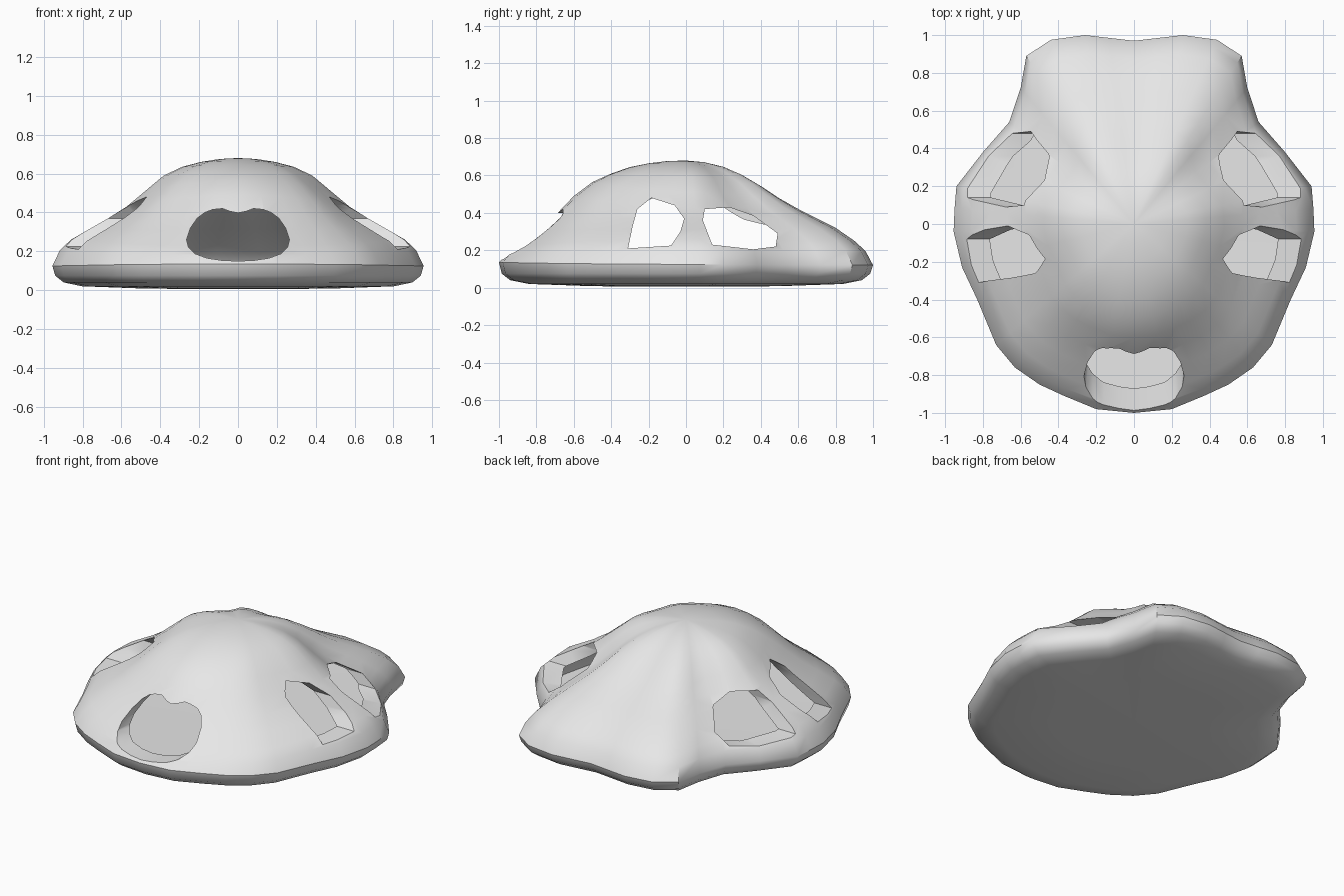
import bpy, bmesh, math

if "Cube" in bpy.data.objects:
    bpy.data.objects.remove(bpy.data.objects["Cube"])

# ---------- material ----------
grey = bpy.data.materials.new("plain grey")
grey.diffuse_color = (0.8, 0.8, 0.8, 1)
grey.use_nodes = True
grey.node_tree.nodes["Principled BSDF"].inputs["Base Color"].default_value = grey.diffuse_color

# ---------- plan outline of the rim, back to front, right half ----------
HALF = [(0, .97), (.13, .985), (.26, 1), (.44, .975), (.57, .89), (.60, .72), (.66, .54),
        (.80, .38), (.94, .20), (.95, .08), (.955, -.04), (.91, -.23), (.83, -.40),
        (.73, -.64), (.63, -.76), (.50, -.85), (.37, -.91), (.20, -.98), (0, -1)]
RIM = HALF + [(-x, y) for x, y in HALF[-2:0:-1]]

# ---------- dome heights from centre to rim in three directions ----------
STEPS = [0, .1, .2, .3, .4, .5, .6, .7, .8, .9, .96, 1]
FRONT = [.68, .677, .665, .645, .61, .565, .49, .385, .305, .225, .18, .135]
SIDE = [.68, .675, .66, .635, .59, .51, .43, .37, .315, .26, .205, .125]
BACK = [.68, .67, .645, .60, .54, .475, .42, .37, .32, .25, .195, .12]
UNDER = [(.985, .075), (.94, .04), (.84, .02), (.5, .008)]


def height(i, x, y):
    w = math.sin(math.atan2(y, x)) ** 2
    return SIDE[i] * (1 - w) + (FRONT if y < 0 else BACK)[i] * w


def closed_rings(bm, top, rings, bottom, flip=False):
    """Skin a stack of rings and close it with a centre point at each end."""
    loops = [[bm.verts.new(p) for p in ring] for ring in rings]
    a, b = bm.verts.new((0, 0, top)), bm.verts.new((0, 0, bottom))
    n = len(RIM)
    faces = []
    for k in range(n):
        j = (k + 1) % n
        faces.append(bm.faces.new((a, loops[0][j], loops[0][k])))
        faces.append(bm.faces.new((b, loops[-1][k], loops[-1][j])))
        for u, v in zip(loops, loops[1:]):
            faces.append(bm.faces.new((u[k], u[j], v[j], v[k])))
    if flip:
        bmesh.ops.reverse_faces(bm, faces=faces)


def make_object(name, bm):
    mesh = bpy.data.meshes.new(name)
    bm.to_mesh(mesh)
    bm.free()
    mesh.materials.append(grey)
    ob = bpy.data.objects.new(name, mesh)
    bpy.context.collection.objects.link(ob)
    return ob


# ---------- hollow shell: outer skin plus reversed inner cavity ----------
bm = bmesh.new()
outer = [[(x * t, y * t, height(i, x, y)) for x, y in RIM]
         for i, t in enumerate(STEPS) if i]
outer += [[(x * t, y * t, z) for x, y in RIM] for t, z in UNDER]
closed_rings(bm, .68, outer, .005)
inner = [[(x * t * .94, y * t * .94, height(i, x, y) - .055) for x, y in RIM]
         for i, t in enumerate(STEPS) if i]
closed_rings(bm, .625, inner, .06, flip=True)
shell = make_object("shell", bm)

# ---------- openings ----------
FRONT_SIDE = [(-.31, .21), (-.285, .33), (-.26, .42), (-.185, .48), (-.06, .44),
              (-.01, .37), (-.03, .30), (-.08, .225)]
BACK_SIDE = [(.09, .36), (.10, .42), (.23, .43), (.36, .385), (.49, .29), (.48, .22),
             (.36, .205), (.14, .23)]
MOUTH = [(0, .398), (.04, .405), (.08, .42), (.13, .415), (.17, .40), (.21, .37), (.245, .32),
         (.265, .26), (.255, .22), (.22, .187), (.16, .165), (.08, .153), (0, .15)]
MOUTH += [(-x, z) for x, z in MOUTH[-2:0:-1]]


def cut(name, points, place, near, far):
    """Extrude a closed outline between two depths and cut it from the shell."""
    bm = bmesh.new()
    a = [bm.verts.new(place(p, q, near)) for p, q in points]
    b = [bm.verts.new(place(p, q, far)) for p, q in points]
    bm.faces.new(a)
    bm.faces.new(b)
    for k in range(len(a)):
        j = (k + 1) % len(a)
        bm.faces.new((a[k], a[j], b[j], b[k]))
    bmesh.ops.recalc_face_normals(bm, faces=bm.faces)
    cutter = make_object(name, bm)
    cutter.hide_render = True
    cutter.hide_set(True)
    mod = shell.modifiers.new(name, 'BOOLEAN')
    mod.operation, mod.solver, mod.object = 'DIFFERENCE', 'EXACT', cutter


for side, label in ((1, "right"), (-1, "left")):
    for part, pts in (("front", FRONT_SIDE), ("back", BACK_SIDE)):
        cut(f"{label}_{part}_opening_cutter", pts,
            lambda y, z, x, s=side: (s * x, y, z), .38, 1.2)
cut("front_opening_cutter", MOUTH, lambda x, z, y: (x, y, z), -1.3, -.5)

# ---------- apply cuts, smooth shading ----------
bpy.context.view_layer.objects.active = shell
shell.select_set(True)
for mod in list(shell.modifiers):
    bpy.ops.object.modifier_apply(modifier=mod.name)
for ob in list(bpy.data.objects):
    if ob.hide_render:
        bpy.data.objects.remove(ob)
bpy.ops.object.shade_smooth_by_angle(angle=math.radians(40))
